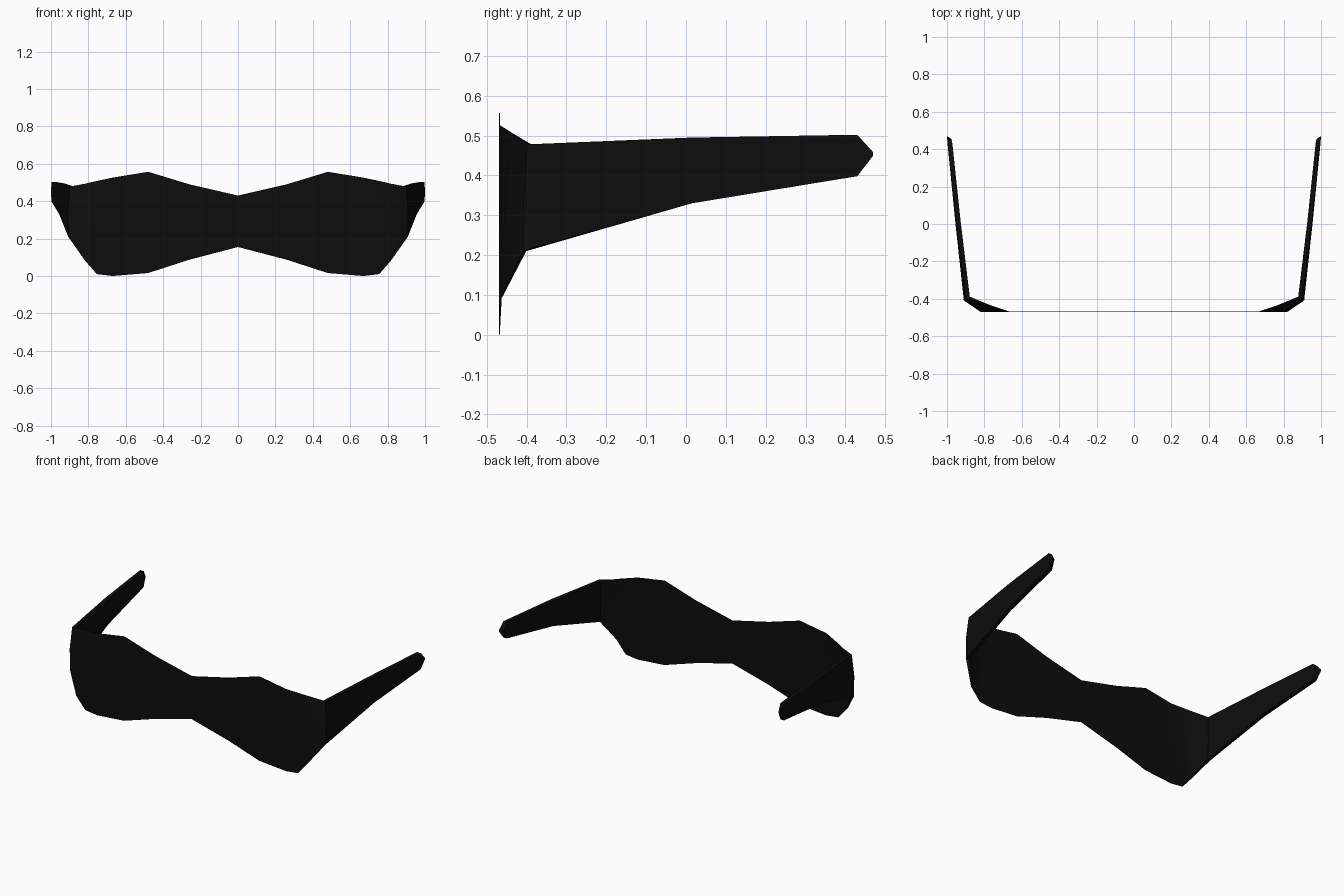
import bpy
import bmesh
import math
from mathutils import Vector

cube = bpy.data.objects.get("Cube")
if cube:
    bpy.data.objects.remove(cube, do_unlink=True)

# One glossy black plastic for the whole piece
black = bpy.data.materials.new("black_plastic")
black.use_nodes = True
color = (0.004, 0.004, 0.004, 1)
black.diffuse_color = color
black.node_tree.nodes["Principled BSDF"].inputs["Base Color"].default_value = color


def station(top, bottom, offset, bulge=(0, 0)):
    """Closed cross-section: outer column top to bottom, inner column back up."""
    top, bottom = Vector(top), Vector(bottom)
    middle = (top + bottom) / 2 + Vector((*bulge, 0))
    outer = [top, middle, bottom]
    inner = [p + Vector((*offset, 0)) for p in reversed(outer)]
    return outer + inner


def flip(section):
    return [Vector((-p.x, p.y, p.z)) for p in section]


def loft(name, sections):
    """Skin a row of equal cross-sections and cap both ends."""
    bm = bmesh.new()
    rings = [[bm.verts.new(p) for p in s] for s in sections]
    n = len(rings[0])
    for a, b in zip(rings, rings[1:]):
        for i in range(n):
            j = (i + 1) % n
            bm.faces.new((a[i], a[j], b[j], b[i]))
    for ring in (rings[0], rings[-1]):
        for i in range(n // 2 - 1):
            bm.faces.new((ring[i], ring[i + 1], ring[n - 2 - i], ring[n - 1 - i]))
    bmesh.ops.recalc_face_normals(bm, faces=bm.faces)
    mesh = bpy.data.meshes.new(name)
    bm.to_mesh(mesh)
    bm.free()
    mesh.materials.append(black)
    obj = bpy.data.objects.new(name, mesh)
    bpy.context.collection.objects.link(obj)
    bpy.ops.object.select_all(action="DESELECT")
    obj.select_set(True)
    bpy.context.view_layer.objects.active = obj
    bpy.ops.object.shade_smooth_by_angle(angle=math.radians(40))
    return obj


# Flat front: x, top height, bottom height from the bridge outwards
FRONT = -0.47
SKIN = (0, 0.003)
outline = [(0, 0.43, 0.155), (0.26, 0.49, 0.087), (0.48, 0.557, 0.016), (0.67, 0.526, 0)]
half = [station((x, FRONT, t), (x, FRONT, b), SKIN) for x, t, b in outline]

# Corner wrap: the top edge sweeps back earlier than the bottom edge
half.append(station((0.76, -0.44, 0.507), (0.755, FRONT, 0.01), SKIN, (0, -0.013)))
half.append(station((0.82, -0.418, 0.493), (0.82, FRONT, 0.085), (-0.003, 0.004), (0.005, -0.012)))
corner = station((0.9, -0.397, 0.478), (0.908, -0.41, 0.21), (-0.022, 0.009), (0.006, -0.004))
half.append(corner)
loft("lens_band", [flip(s) for s in reversed(half[1:])] + half)

# Temples: tapering arms with a pointed tip
WALL = (-0.025, 0)
arm = [
    corner,
    station((0.952, 0.015, 0.495), (0.956, 0.015, 0.33), WALL),
    station((0.996, 0.43, 0.502), (0.997, 0.43, 0.398), WALL),
    station((1, 0.47, 0.458), (1, 0.47, 0.45), (-0.024, -0.015)),
]
loft("left_temple", arm)
loft("right_temple", [flip(s) for s in arm])
